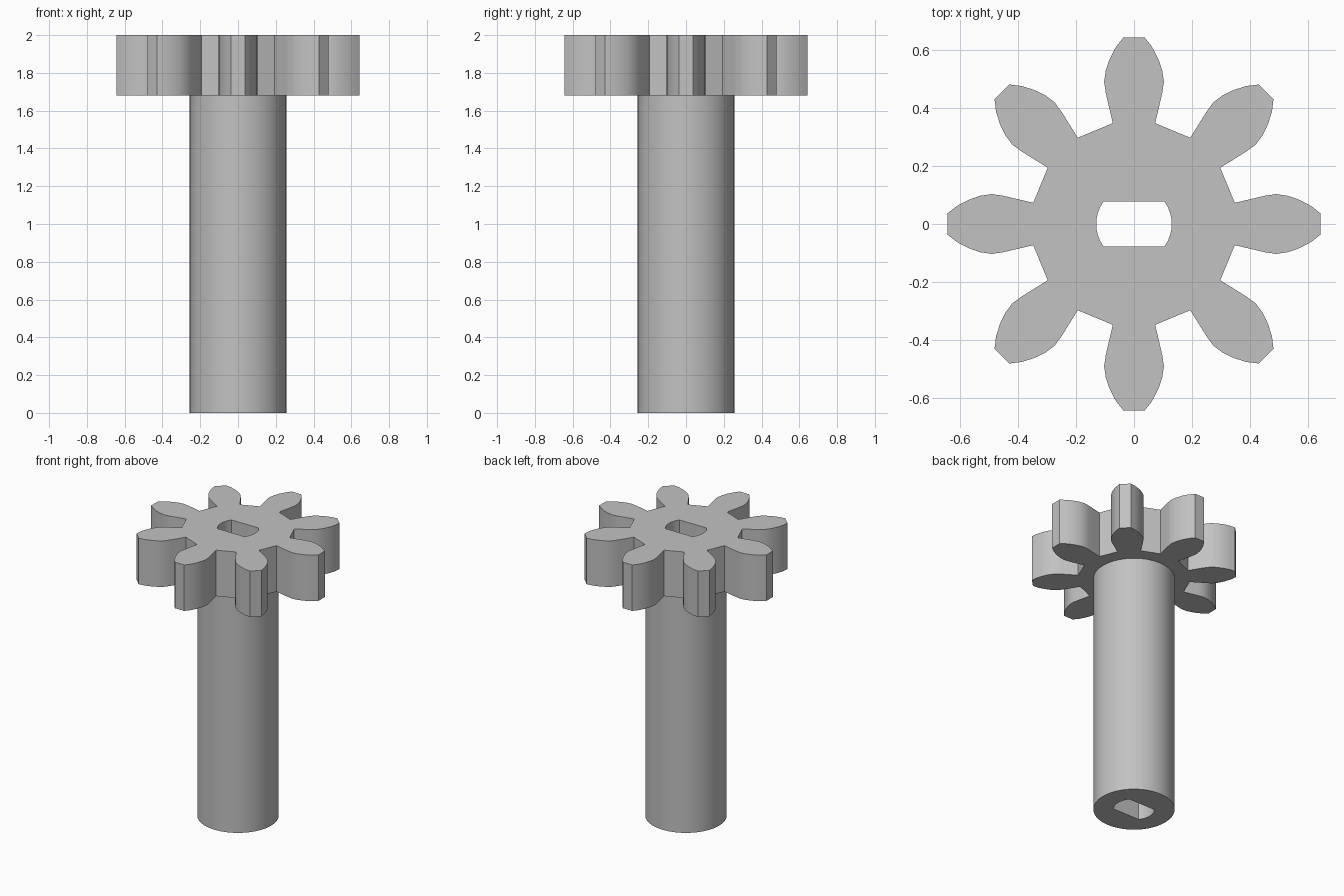
import bpy, bmesh
from math import sin, cos, asin, pi, tau, radians
from mathutils import Vector

old = bpy.data.objects.get("Cube")
if old:
    bpy.data.objects.remove(old, do_unlink=True)

GEAR_BASE, TOP = 1.68, 2.0
SHAFT_R, BORE_R, BORE_HALF = 0.256, 0.13, 0.078
TEETH = 8

grey = bpy.data.materials.new("plain grey")
grey.use_nodes = True
colour = (0.54, 0.54, 0.54, 1)
grey.diffuse_color = colour
grey.node_tree.nodes["Principled BSDF"].inputs["Base Color"].default_value = colour


def circle(radius, count):
    return [(radius * cos(tau * i / count), radius * sin(tau * i / count)) for i in range(count)]


def gear_outline():
    # half a tooth from root to tip: (distance from axis, half width)
    half = [(0.347, 0.073), (0.45, 0.097), (0.49, 0.103), (0.53, 0.097),
            (0.57, 0.083), (0.61, 0.062), (0.643, 0.036)]
    tooth = [(r, -w) for r, w in half] + [(r, w) for r, w in reversed(half)]
    points = []
    for i in range(TEETH):
        a = tau * i / TEETH
        points += [(r * cos(a) - w * sin(a), r * sin(a) + w * cos(a)) for r, w in tooth]
    return points


def bore_outline(steps=12):
    # circle with two parallel flats
    a = asin(BORE_HALF / BORE_R)
    angles = [side + a * (2 * i / steps - 1) for side in (0, pi) for i in range(steps + 1)]
    return [(BORE_R * cos(t), BORE_R * sin(t)) for t in angles]


def ring(bm, points, z):
    return [bm.verts.new((x, y, z)) for x, y in points]


def wall(bm, low, high, inward=False):
    for i in range(len(low)):
        j = (i + 1) % len(low)
        face = [low[i], low[j], high[j], high[i]]
        bm.faces.new(face[::-1] if inward else face)


def cap(bm, outer, inner, up):
    # flat face between two closed loops
    edges = []
    for loop in (outer, inner):
        for i, v in enumerate(loop):
            pair = (v, loop[(i + 1) % len(loop)])
            edges.append(bm.edges.get(pair) or bm.edges.new(pair))
    filled = bmesh.ops.triangle_fill(bm, edges=edges, use_beauty=True, normal=Vector((0, 0, up)))
    for f in filled["geom"]:
        if isinstance(f, bmesh.types.BMFace):
            f.normal_update()
            if f.normal.z * up < 0:
                f.normal_flip()


def finish(bm, name):
    mesh = bpy.data.meshes.new(name)
    bm.to_mesh(mesh)
    bm.free()
    mesh.materials.append(grey)
    obj = bpy.data.objects.new(name, mesh)
    bpy.context.collection.objects.link(obj)
    bpy.ops.object.select_all(action="DESELECT")
    obj.select_set(True)
    bpy.context.view_layer.objects.active = obj
    bpy.ops.object.shade_smooth_by_angle(angle=radians(20))


# toothed gear head, with its underside open where the shaft joins
bm = bmesh.new()
teeth = [ring(bm, gear_outline(), z) for z in (GEAR_BASE, TOP)]
bore = [ring(bm, bore_outline(), z) for z in (GEAR_BASE, TOP)]
joint = ring(bm, circle(SHAFT_R, 64), GEAR_BASE)
wall(bm, *teeth)
wall(bm, *bore, inward=True)
cap(bm, teeth[1], bore[1], 1)
cap(bm, teeth[0], joint, -1)
finish(bm, "gear_head")

# hollow shaft
bm = bmesh.new()
skin = [ring(bm, circle(SHAFT_R, 64), z) for z in (0, GEAR_BASE)]
bore = [ring(bm, bore_outline(), z) for z in (0, GEAR_BASE)]
wall(bm, *skin)
wall(bm, *bore, inward=True)
cap(bm, skin[0], bore[0], -1)
finish(bm, "shaft")
